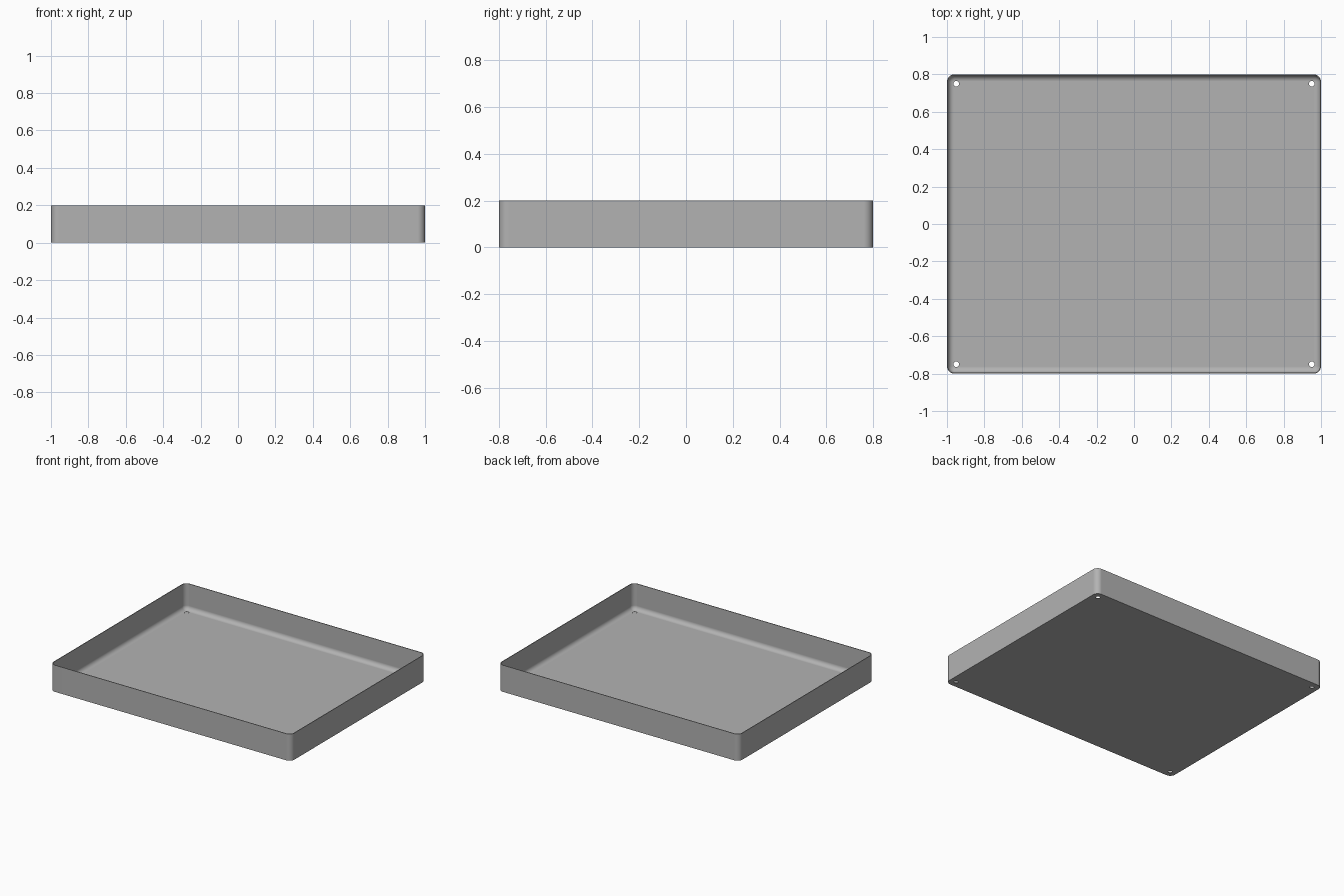
import bpy, bmesh, math

if "Cube" in bpy.data.objects:
    bpy.data.objects.remove(bpy.data.objects["Cube"], do_unlink=True)

HALF_X, HALF_Y, HEIGHT = 1.0, 0.8, 0.2
WALL, CORNER, FILLET = 0.005, 0.04, 0.032
ARC = 8

grey = bpy.data.materials.new("plain grey")
grey.use_nodes = True
colour = (0.45, 0.45, 0.45, 1)
grey.diffuse_color = colour
grey.node_tree.nodes["Principled BSDF"].inputs["Base Color"].default_value = colour


def ring(bm, inset, z):
    """Rounded rectangle of vertices, moved inward by inset."""
    verts = []
    r = CORNER - inset
    for quarter, (sx, sy) in enumerate([(1, 1), (-1, 1), (-1, -1), (1, -1)]):
        for i in range(ARC + 1):
            a = math.pi / 2 * (quarter + i / ARC)
            verts.append(bm.verts.new((sx * (HALF_X - CORNER) + r * math.cos(a),
                                       sy * (HALF_Y - CORNER) + r * math.sin(a), z)))
    return verts


# Tray shell: outside wall, rim, inside wall, rounded join, floor
profile = [(0, 0), (0, HEIGHT), (WALL, HEIGHT)]
for i in range(ARC + 1):
    a = math.pi / 2 * i / ARC
    profile.append((WALL + FILLET * (1 - math.cos(a)), WALL + FILLET * (1 - math.sin(a))))

bm = bmesh.new()
rings = [ring(bm, inset, z) for inset, z in profile]
for low, high in zip(rings, rings[1:]):
    for i in range(len(low)):
        j = (i + 1) % len(low)
        bm.faces.new((low[i], low[j], high[j], high[i]))
bm.faces.new(list(reversed(rings[0])))
bm.faces.new(rings[-1])
bmesh.ops.recalc_face_normals(bm, faces=bm.faces)
mesh = bpy.data.meshes.new("tray")
bm.to_mesh(mesh)
bm.free()
tray = bpy.data.objects.new("tray", mesh)
bpy.context.collection.objects.link(tray)
mesh.materials.append(grey)

# Corner screw holes
bm = bmesh.new()
for sx in (-1, 1):
    for sy in (-1, 1):
        hole = bmesh.ops.create_cone(bm, cap_ends=True, segments=24, radius1=0.015,
                                     radius2=0.015, depth=0.1)
        bmesh.ops.translate(bm, verts=hole["verts"],
                            vec=(sx * (HALF_X - 0.05), sy * (HALF_Y - 0.05), 0))
cutter_mesh = bpy.data.meshes.new("hole_cutter")
bm.to_mesh(cutter_mesh)
bm.free()
cutter_mesh.materials.append(grey)
cutter = bpy.data.objects.new("hole_cutter", cutter_mesh)
bpy.context.collection.objects.link(cutter)

bpy.ops.object.select_all(action="DESELECT")
bpy.context.view_layer.objects.active = tray
tray.select_set(True)
cut = tray.modifiers.new("holes", "BOOLEAN")
cut.operation = "DIFFERENCE"
cut.solver = "EXACT"
cut.object = cutter
bpy.ops.object.modifier_apply(modifier=cut.name)
bpy.data.objects.remove(cutter, do_unlink=True)

# Smooth bends, crisp rim and base, flat floor
bpy.ops.object.shade_smooth_by_angle(angle=math.radians(30))
weighted = tray.modifiers.new("flat_panels", "WEIGHTED_NORMAL")
weighted.keep_sharp = True
